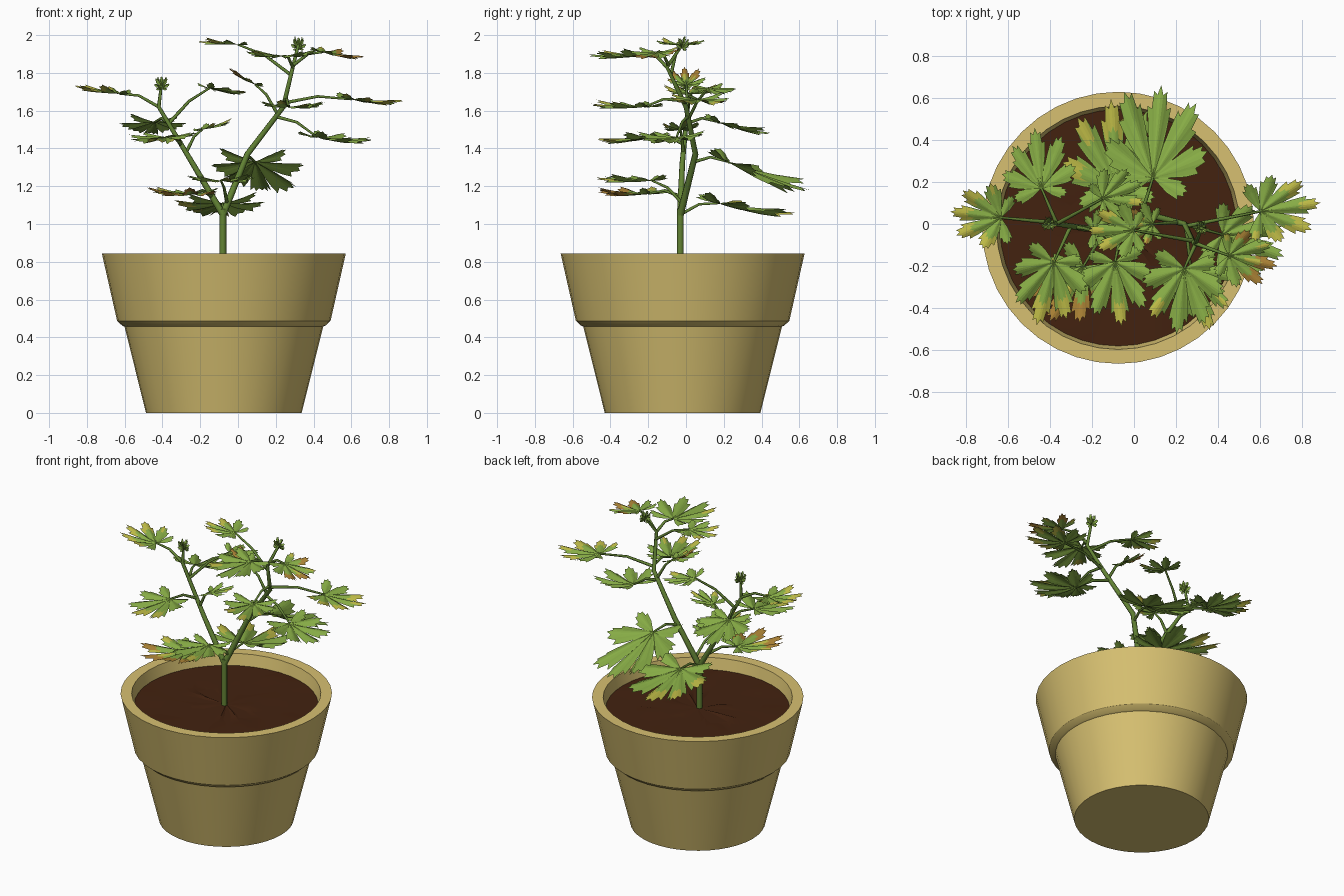
import bpy, bmesh, math, random
from mathutils import Vector
from mathutils.geometry import intersect_point_line

if "Cube" in bpy.data.objects:
    bpy.data.objects.remove(bpy.data.objects["Cube"])

random.seed(4)
CX, CY = -0.075, -0.018


def mat(name, r, g, b):
    m = bpy.data.materials.new(name)
    m.diffuse_color = (r, g, b, 1)
    m.use_nodes = True
    m.node_tree.nodes["Principled BSDF"].inputs["Base Color"].default_value = m.diffuse_color
    return m


POT = mat("tan clay", 0.68, 0.53, 0.165)
SOIL = mat("dark soil", 0.056, 0.016, 0.005)
STEM = mat("stem green", 0.125, 0.23, 0.035)
FOLIAGE = [mat("leaf green", 0.24, 0.41, 0.06), mat("leaf yellow", 0.5, 0.48, 0.06),
           mat("leaf rust", 0.4, 0.22, 0.035)]


def add_mesh(name, bm, mats):
    me = bpy.data.meshes.new(name)
    bm.normal_update()
    bm.to_mesh(me)
    bm.free()
    for m in mats:
        me.materials.append(m)
    ob = bpy.data.objects.new(name, me)
    bpy.context.collection.objects.link(ob)
    return ob


def activate(ob):
    bpy.ops.object.select_all(action='DESELECT')
    ob.select_set(True)
    bpy.context.view_layer.objects.active = ob


# Turned shape from a radius/height profile, optionally lumpy
def lathe(name, profile, sides, m, lump=0):
    bm = bmesh.new()
    rings = []
    for n, (r, z) in enumerate(profile):
        bump = lump if 0 < n < len(profile) - 1 else 0
        ring = []
        for i in range(sides):
            a = 2 * math.pi * i / sides
            ring.append(bm.verts.new((CX + r * math.cos(a), CY + r * math.sin(a),
                                      z + random.uniform(-bump, bump))))
        rings.append(ring)
    for a, b in zip(rings, rings[1:]):
        for i in range(sides):
            j = (i + 1) % sides
            bm.faces.new((a[i], a[j], b[j], b[i]))
    bm.faces.new(rings[0][::-1])
    bm.faces.new(rings[-1])
    ob = add_mesh(name, bm, [m])
    activate(ob)
    bpy.ops.object.shade_smooth_by_angle(angle=math.radians(30))


# Pot with stepped collar and hollow top, then the soil
lathe("pot", [(0.412, 0), (0.526, 0.457), (0.538, 0.462), (0.565, 0.487), (0.646, 0.845),
              (0.578, 0.845), (0.555, 0.74)], 40, POT)
lathe("soil", [(0.568 - 0.14 * i, 0.77) for i in range(5)], 28, SOIL, 0.012)


# Tapered tubes for stems and stalks
def tube(name, pts, r0, r1, res=1):
    cu = bpy.data.curves.new(name, 'CURVE')
    cu.dimensions = '3D'
    cu.bevel_depth = 1
    cu.bevel_resolution = res
    cu.use_fill_caps = True
    sp = cu.splines.new('POLY')
    sp.points.add(len(pts) - 1)
    for i, (p, q) in enumerate(zip(sp.points, pts)):
        p.co = (*q, 1)
        p.radius = r0 + (r1 - r0) * i / (len(pts) - 1)
    cu.materials.append(STEM)
    ob = bpy.data.objects.new(name, cu)
    bpy.context.collection.objects.link(ob)
    activate(ob)
    bpy.ops.object.convert(target='MESH')


FORK = (-0.08, -0.03, 1.05)
RIGHT = [FORK, (0.05, 0.05, 1.37), (0.24, 0, 1.62), (0.29, -0.1, 1.83), (0.32, -0.02, 1.95)]
LEFT = [FORK, (-0.24, -0.02, 1.32), (-0.42, 0.01, 1.62), (-0.405, 0, 1.74)]
tube("main_stem", [(-0.08, -0.03, 0.74), (-0.08, -0.03, 1.08)], 0.018, 0.018, 2)
tube("right_branch", RIGHT, 0.019, 0.008, 2)
tube("left_branch", LEFT, 0.018, 0.007, 2)

# Half outline of one toothed lobe: angle offset in degrees, share of lobe length
HALF = [(-15.5, 0.6), (-13.5, 0.82), (-9, 0.77), (-6.5, 0.95), (-3, 0.9)]
LOBE = HALF + [(0, 1)] + [(-a, r) for a, r in reversed(HALF)]


# Lobed leaf blade; the outer faces turn yellow, then rust
def blade(name, base, tip, yellow):
    fwd = tip - base
    size = fwd.length
    half_width = min(1.2 * size, 0.48) / 1.58
    fwd.normalize()
    side = Vector((0, 0, 1)).cross(fwd).normalized()
    up = fwd.cross(side)
    lengths = [1 - 0.042 * (k - 3) ** 2 + random.uniform(-0.05, 0.05) for k in range(7)]
    lift = [random.uniform(-0.05, 0.09) for _ in lengths]
    shift = [random.uniform(-0.15, 0.15) for _ in lengths]
    out = [(-122.5, 0.28, 0)]
    for k, ln in enumerate(lengths):
        mid = (k - 3) * 35
        out += [(mid + a, r * ln, k) for a, r in LOBE]
        out.append((mid + 17.5, 0.4 * ln, k))
    bm = bmesh.new()
    centre = bm.verts.new(base)
    rings = []
    for s in (0.35, 0.7, 1):
        ring = []
        for a, r, k in out:
            t, rr = math.radians(a), r * s
            fold = math.cos(a / 35 * 2 * math.pi) * 0.05 * rr
            h = rr * rr * (0.1 - 0.07 * math.cos(t) + lift[k]) + fold
            ring.append(bm.verts.new(base + fwd * (math.cos(t) * rr * size)
                                     + side * (math.sin(t) * rr * half_width) + up * (h * size)))
        rings.append(ring)
    for i in range(len(out) - 1):
        bm.faces.new((centre, rings[0][i], rings[0][i + 1]))
        for n, (a, b) in enumerate(zip(rings, rings[1:])):
            f = bm.faces.new((a[i], b[i], b[i + 1], a[i + 1]))
            d = (out[i][1] + out[i + 1][1]) / 2 * (0.525, 0.85)[n]
            edge = 1.02 - 0.45 * yellow + shift[out[i + 1][2]]
            if d > edge:
                f.material_index = 2 if yellow > 0.9 and d > edge + 0.06 else 1
    add_mesh(name, bm, FOLIAGE)


# Nearest point on a branch, where a stalk springs from
def attach(branch, p):
    best = []
    for a, b in zip(branch, branch[1:]):
        a, b = Vector(a), Vector(b)
        t = intersect_point_line(p, a, b)[1]
        q = a.lerp(b, min(max(t, 0), 1))
        best.append(((q - p).length, q))
    return min(best, key=lambda e: e[0])[1]


# Leaves per branch: blade base, blade tip, yellowness
LEFT_LEAVES = [
    ((-.63, .03, 1.69), (-.88, .06, 1.71), .85),
    ((-.44, .17, 1.54), (-.47, .44, 1.45), .2),
    ((-.08, .17, 1.11), (-.11, .6, 1), .8),
    ((-.19, -.03, 1.5), (-.02, 0, 1.54), .8),
    ((-.15, .12, 1.72), (.04, .2, 1.67), .3),
    ((-.24, -.2, 1.16), (-.4, -.46, 1.14), 1),
    ((-.38, -.18, 1.46), (-.46, -.47, 1.42), .6),
]
RIGHT_LEAVES = [
    ((.09, .22, 1.33), (.13, .66, 1.13), .15),
    ((.09, 0, 1.74), (-.07, -.01, 1.81), 1),
    ((0, -.03, 1.95), (-.22, -.03, 1.96), .6),
    ((.24, -.21, 1.89), (.2, -.53, 1.88), .5),
    ((.45, -.15, 1.91), (.68, -.2, 1.86), .95),
    ((.6, .06, 1.66), (.88, .1, 1.62), .85),
    ((.27, -.22, 1.62), (.36, -.5, 1.61), .4),
    ((.42, -.05, 1.46), (.7, -.15, 1.4), .2),
    ((-.09, -.18, 1.23), (-.06, -.48, 1.22), .6),
]
for label, branch, leaves in (("left", LEFT, LEFT_LEAVES), ("right", RIGHT, RIGHT_LEAVES)):
    for i, (base, tip, yellow) in enumerate(leaves, 1):
        base = Vector(base)
        blade(f"{label}_leaf_{i}", base, Vector(tip), yellow)
        start = attach(branch, base - Vector((0, 0, 0.07)))
        mid = (start + base) / 2 + Vector((0, 0, 0.025))
        tube(f"{label}_leaf_stalk_{i}", [start, mid, base], 0.01, 0.006)
    # Small upright young leaves on the branch end
    end = Vector(branch[-1]) - Vector((0, 0, 0.02))
    for k in range(3):
        a = k * 2.1 + 0.5
        blade(f"{label}_young_leaf_{k}", end,
              end + Vector((math.cos(a) * 0.03, math.sin(a) * 0.03, 0.06)), 0.2)
